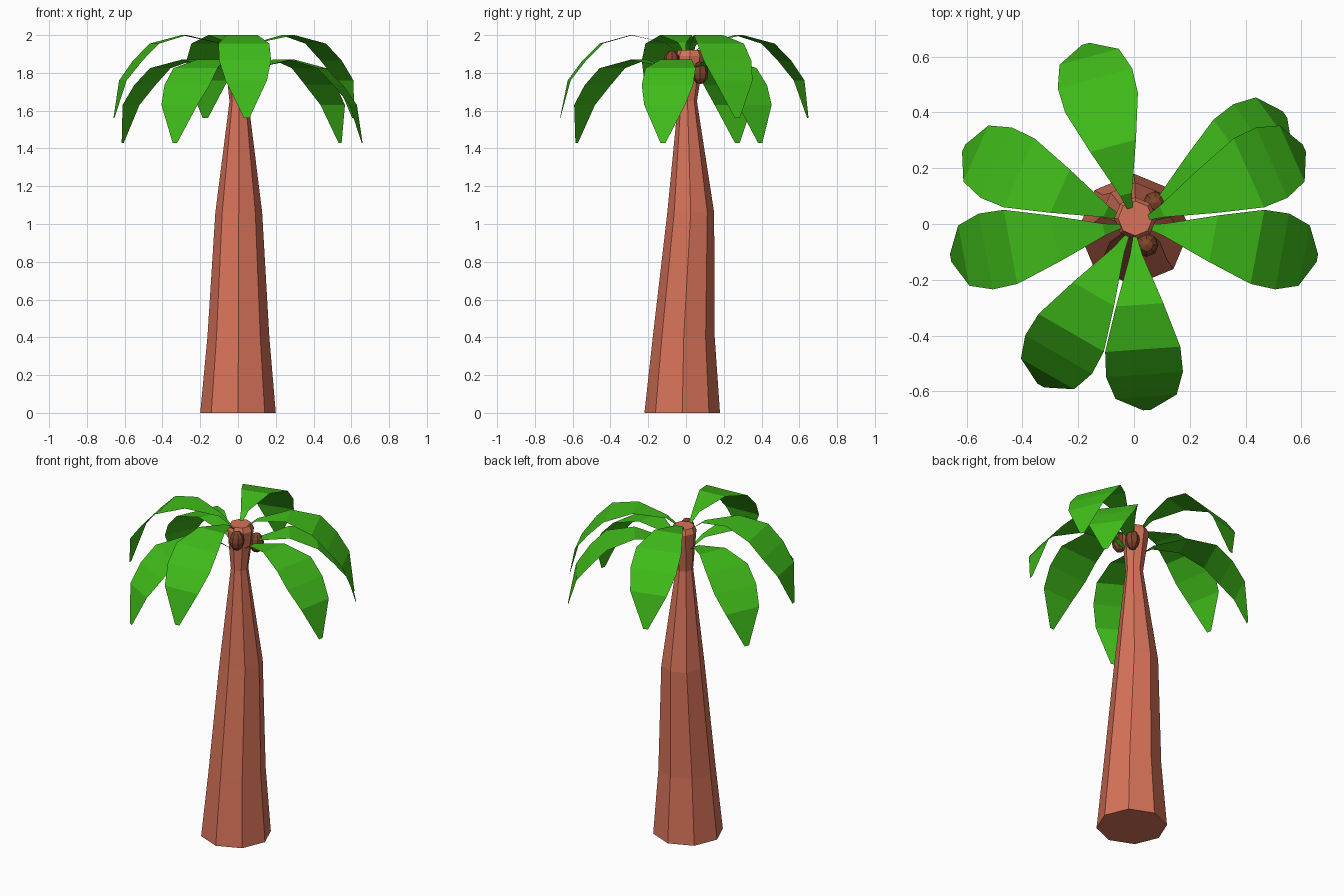
import bpy, bmesh, math
from mathutils import Matrix

if "Cube" in bpy.data.objects:
    bpy.data.objects.remove(bpy.data.objects["Cube"])


def material(name, color):
    m = bpy.data.materials.new(name)
    m.diffuse_color = (*color, 1)
    m.use_nodes = True
    m.node_tree.nodes["Principled BSDF"].inputs["Base Color"].default_value = m.diffuse_color
    return m


bark = material("bark", (0.68, 0.17, 0.10))
green = material("leaf_green", (0.05, 0.50, 0.01))
brown = material("nut_brown", (0.22, 0.06, 0.025))


def finish(bm, name, mat):
    mesh = bpy.data.meshes.new(name)
    bm.to_mesh(mesh)
    bm.free()
    mesh.materials.append(mat)
    obj = bpy.data.objects.new(name, mesh)
    bpy.context.collection.objects.link(obj)
    return obj


# Trunk: lofted octagons (x, y, z, radius)
sections = [(0, -0.02, 0, 0.2), (0.002, -0.012, 0.4, 0.164),
            (0.004, 0.025, 1.06, 0.124), (0.005, 0.008, 1.65, 0.05),
            (0.005, 0.02, 1.89, 0.076), (0.005, 0.02, 1.92, 0.062)]
bm = bmesh.new()
rings = []
for x, y, z, r in sections:
    rings.append([bm.verts.new((x + r * math.cos(k * math.pi / 4),
                                y + r * math.sin(k * math.pi / 4), z))
                  for k in range(8)])
for a, b in zip(rings, rings[1:]):
    for k in range(8):
        n = (k + 1) % 8
        bm.faces.new((a[k], a[n], b[n], b[k]))
bm.faces.new(rings[0][::-1])
bm.faces.new(rings[-1])
finish(bm, "trunk", bark)

# Leaves: arched strips (distance out, height, half width)
arch = [(0.045, 1.91, 0.007), (0.11, 1.96, 0.022), (0.29, 2.0, 0.085),
        (0.45, 1.955, 0.135), (0.54, 1.865, 0.138),
        (0.62, 1.76, 0.11), (0.668, 1.56, 0.014)]


def leaf(name, angle, drop):
    bm = bmesh.new()
    rows = [[bm.verts.new((r, s * w, z - drop)) for s in (-1, 1)]
            for r, z, w in arch]
    for a, b in zip(rows, rows[1:]):
        bm.faces.new((a[0], b[0], b[1], a[1]))
    bm.transform(Matrix.Rotation(math.radians(angle), 4, 'Z'))
    finish(bm, name, green)


for i, angle in enumerate((24, 105, 190.5, 274)):
    leaf(f"upper_leaf_{i + 1}", angle, 0)
for i, angle in enumerate((36, 156, 240, -10.5)):
    leaf(f"lower_leaf_{i + 1}", angle, 0.13)

# Coconuts
for i, pos in enumerate([(0.045, -0.075, 1.86), (0.075, 0.075, 1.80)]):
    bm = bmesh.new()
    bmesh.ops.create_uvsphere(bm, u_segments=8, v_segments=6, radius=1)
    bm.transform(Matrix.Translation(pos) @ Matrix.Diagonal((0.043, 0.043, 0.06, 1)))
    finish(bm, f"coconut_{i + 1}", brown)
